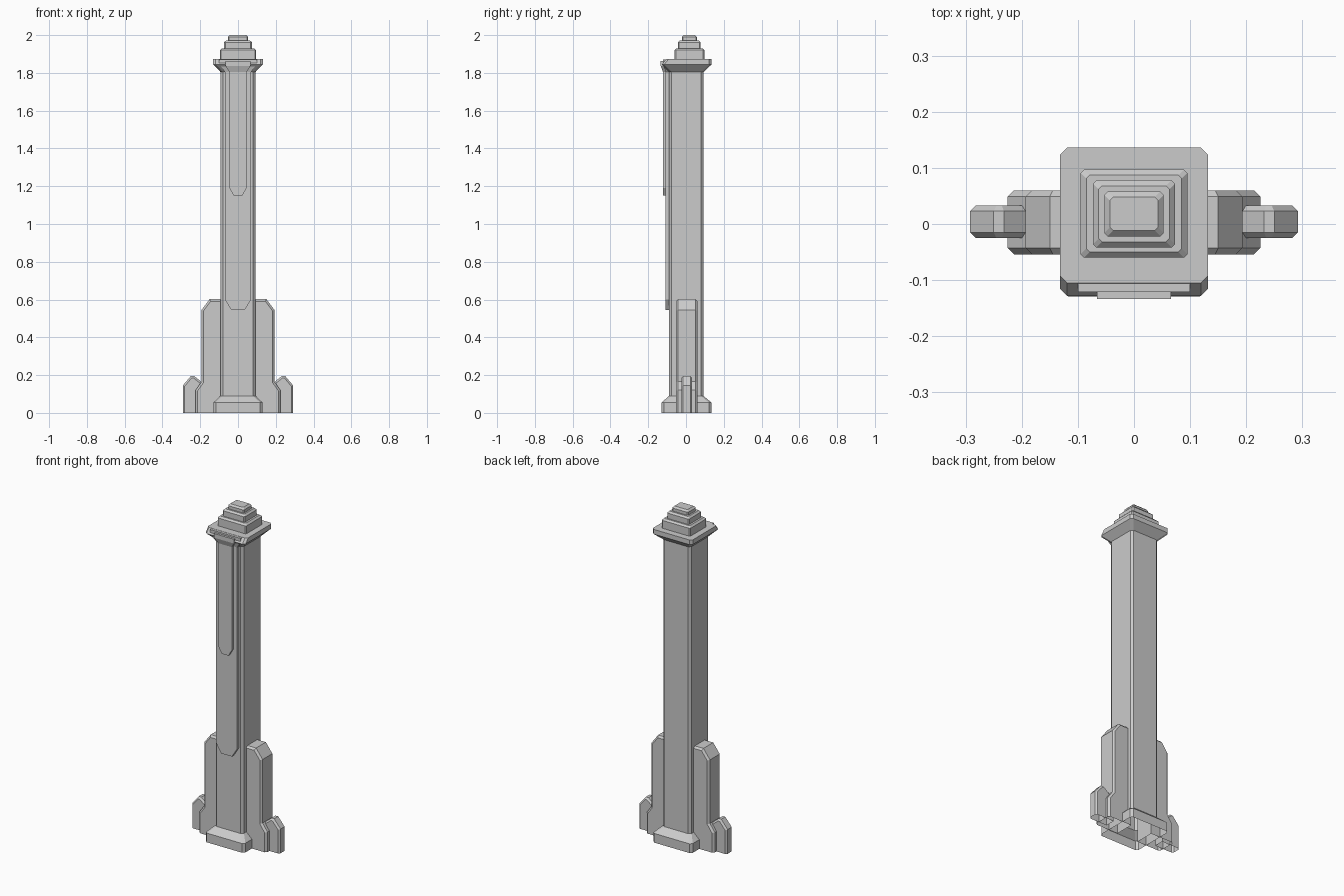
import bpy, bmesh

if "Cube" in bpy.data.objects:
    bpy.data.objects.remove(bpy.data.objects["Cube"])


def finish(name, bm, mirror=False):
    bmesh.ops.recalc_face_normals(bm, faces=bm.faces)
    # The underside of the tower is open
    bottom = [f for f in bm.faces if all(abs(v.co.z) < 1e-5 for v in f.verts)]
    bmesh.ops.delete(bm, geom=bottom, context='FACES')
    me = bpy.data.meshes.new(name)
    bm.to_mesh(me)
    bm.free()
    ob = bpy.data.objects.new(name, me)
    bpy.context.collection.objects.link(ob)
    if mirror:
        ob.modifiers.new("Mirror", 'MIRROR')
    return ob


def loft(name, rings, c):
    """Stack chamfered rectangles given as (half width, y front, y back, z)."""
    bm = bmesh.new()
    loops = []
    for h, a, b, z in rings:
        pts = [(-h + c, a), (h - c, a), (h, a + c), (h, b - c),
               (h - c, b), (-h + c, b), (-h, b - c), (-h, a + c)]
        loops.append([bm.verts.new((x, y, z)) for x, y in pts])
    for lo, hi in zip(loops, loops[1:]):
        for i in range(8):
            j = (i + 1) % 8
            bm.faces.new((lo[i], lo[j], hi[j], hi[i]))
    bm.faces.new(loops[0])
    bm.faces.new(loops[-1])
    return finish(name, bm)


def side_block(name, profile, y0, y1, chamfer):
    """Extrude an x-z profile along y, chamfer its outer rim, mirror it."""
    bm = bmesh.new()
    face = bm.faces.new([bm.verts.new((x, y0, z)) for x, z in profile])
    ext = bmesh.ops.extrude_face_region(bm, geom=[face], use_keep_orig=True)
    moved = [g for g in ext['geom'] if isinstance(g, bmesh.types.BMVert)]
    bmesh.ops.translate(bm, verts=moved, vec=(0, y1 - y0, 0))
    inner = min(p[0] for p in profile)
    rim = []
    for e in bm.edges:
        a, b = (v.co for v in e.verts)
        flat = abs(a.y - b.y) < 1e-6
        floor = a.z < 1e-6 and b.z < 1e-6
        hidden = abs(a.x - inner) < 1e-6 and abs(b.x - inner) < 1e-6
        if flat and not floor and not hidden:
            rim.append(e)
    bmesh.ops.bevel(bm, geom=rim, offset=chamfer, segments=1,
                    affect='EDGES', clamp_overlap=True)
    return finish(name, bm, mirror=True)


def front_panel(name, w, tip, z0, z1, y, top_w, top_z, top_y, back):
    """Raised strip with a clipped lower end and a top that flares outward."""
    bm = bmesh.new()
    kink = 1.805
    outline = [(-tip, y, z0), (tip, y, z0), (w, y, z1), (w, y, kink),
               (top_w, top_y, top_z - 0.025), (top_w, top_y, top_z),
               (-top_w, top_y, top_z), (-top_w, top_y, top_z - 0.025),
               (-w, y, kink), (-w, y, z1)]
    f = [bm.verts.new(p) for p in outline]
    b = [bm.verts.new((p[0], back, p[2])) for p in outline]
    bm.faces.new([f[i] for i in (0, 1, 2, 3, 8, 9)])
    bm.faces.new([f[i] for i in (3, 4, 7, 8)])
    bm.faces.new([f[i] for i in (4, 5, 6, 7)])
    for i in range(10):
        j = (i + 1) % 10
        bm.faces.new((f[i], f[j], b[j], b[i]))
    bm.faces.new(b)
    return finish(name, bm)


# Main shaft with flared foot and flared cornice
loft("tower_shaft", [
    (0.130, -0.129, 0.134, 0.0), (0.130, -0.129, 0.134, 0.055),
    (0.093, -0.090, 0.093, 0.09), (0.093, -0.090, 0.093, 1.805),
    (0.132, -0.128, 0.136, 1.845), (0.132, -0.105, 0.136, 1.873)], 0.013)

# Stepped crown
for i, (h, a, b, z0, z1) in enumerate([
        (0.095, -0.060, 0.097, 1.865, 1.93),
        (0.073, -0.042, 0.078, 1.92, 1.972),
        (0.053, -0.022, 0.058, 1.96, 2.0)]):
    k = 0.010
    loft(f"crown_step_{i + 1}", [
        (h, a, b, z0), (h, a, b, z1 - k), (h - k, a + k, b - k, z1)], 0.006)

# Layered strips on the front face
front_panel("front_panel_long", 0.070, 0.035, 0.545, 0.60, -0.108,
            0.100, 1.872, -0.121, -0.08)
front_panel("front_panel_short", 0.045, 0.022, 1.15, 1.19, -0.122,
            0.066, 1.862, -0.134, -0.09)

# Side buttresses and small outer fins
side_block("side_buttress", [
    (0.07, 0.0), (0.225, 0.0), (0.225, 0.12), (0.193, 0.165),
    (0.193, 0.545), (0.150, 0.602), (0.07, 0.602)], -0.054, 0.060, 0.011)
side_block("side_fin", [
    (0.17, 0.0), (0.292, 0.0), (0.292, 0.145), (0.250, 0.195),
    (0.232, 0.195), (0.17, 0.145)], -0.025, 0.033, 0.010)
